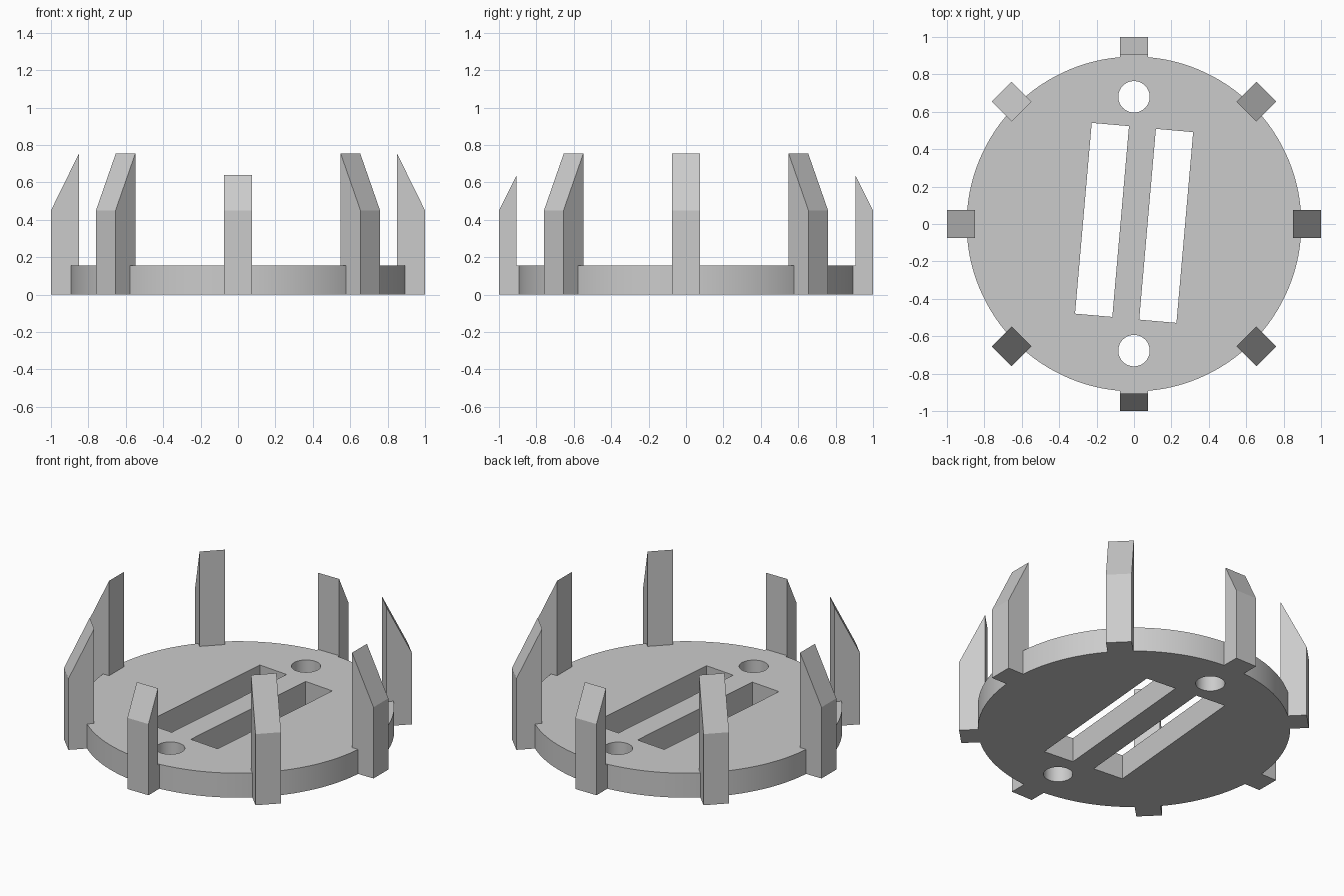
import bpy, bmesh, math
from mathutils import Matrix, Vector

if "Cube" in bpy.data.objects:
    bpy.data.objects.remove(bpy.data.objects["Cube"], do_unlink=True)

THICK = 0.155      # base plate thickness
RADIUS = 0.895     # base plate radius
HALF = 0.074       # half width of a post

grey = bpy.data.materials.new("plain grey")
grey.use_nodes = True
grey.diffuse_color = (0.6, 0.6, 0.6, 1)
grey.node_tree.nodes["Principled BSDF"].inputs["Base Color"].default_value = (0.6, 0.6, 0.6, 1)


def make_object(name, bm):
    bmesh.ops.recalc_face_normals(bm, faces=bm.faces)
    mesh = bpy.data.meshes.new(name)
    bm.to_mesh(mesh)
    bm.free()
    mesh.materials.append(grey)
    obj = bpy.data.objects.new(name, mesh)
    bpy.context.collection.objects.link(obj)
    return obj


def cylinder(name, radius, low, high, sides, centre=(0, 0)):
    bm = bmesh.new()
    move = Matrix.Translation((centre[0], centre[1], (low + high) / 2))
    bmesh.ops.create_cone(bm, cap_ends=True, segments=sides, radius1=radius,
                          radius2=radius, depth=high - low, matrix=move)
    return make_object(name, bm)


def post(name, profile, angle):
    """Extrude a (radius, height) profile across the post width, then turn it."""
    bm = bmesh.new()
    face = bm.faces.new([bm.verts.new((r, -HALF, z)) for r, z in profile])
    side = bmesh.ops.extrude_face_region(bm, geom=[face])
    verts = [v for v in side["geom"] if isinstance(v, bmesh.types.BMVert)]
    bmesh.ops.translate(bm, verts=verts, vec=Vector((0, 2 * HALF, 0)))
    bm.transform(Matrix.Rotation(angle, 4, "Z"))
    return make_object(name, bm)


def slot(name, x, y):
    bm = bmesh.new()
    bmesh.ops.create_cube(bm, size=1, matrix=Matrix.Translation((x, y, 0.1))
                          @ Matrix.Rotation(math.radians(-5), 4, "Z")
                          @ Matrix.Diagonal((0.2, 1.024, 1, 1)))
    return make_object(name, bm)


def combine(target, tool, operation):
    tool.hide_render = True
    mod = target.modifiers.new(operation, "BOOLEAN")
    mod.operation = operation
    mod.solver = "EXACT"
    mod.object = tool
    bpy.context.view_layer.objects.active = target
    bpy.ops.object.modifier_apply(modifier=mod.name)
    bpy.data.objects.remove(tool, do_unlink=True)


# Round base plate
plate = cylinder("slotted_plate_with_posts", RADIUS, 0, THICK, 128)

# Eight posts with outer bevels; the front and back ones are thin and stepped
full = [(0.85, 0), (1, 0), (1, 0.45), (0.85, 0.755)]
thin = [(0.85, 0), (1, 0), (1, 0.45), (0.905, 0.64), (0.905, THICK), (0.85, THICK)]
for i in range(8):
    combine(plate, post("post", thin if i % 4 == 2 else full, i * math.pi / 4), "UNION")

# Two slanted slots and two screw holes
for x, y in ((-0.171, 0.022), (0.172, -0.01)):
    combine(plate, slot("slot_cutter", x, y), "DIFFERENCE")
for y in (0.68, -0.677):
    combine(plate, cylinder("hole_cutter", 0.084, -0.2, 0.4, 48, (0, y)), "DIFFERENCE")

# Smooth round walls, sharp corners
plate.select_set(True)
bpy.context.view_layer.objects.active = plate
bpy.ops.object.shade_smooth_by_angle(angle=math.radians(25))
